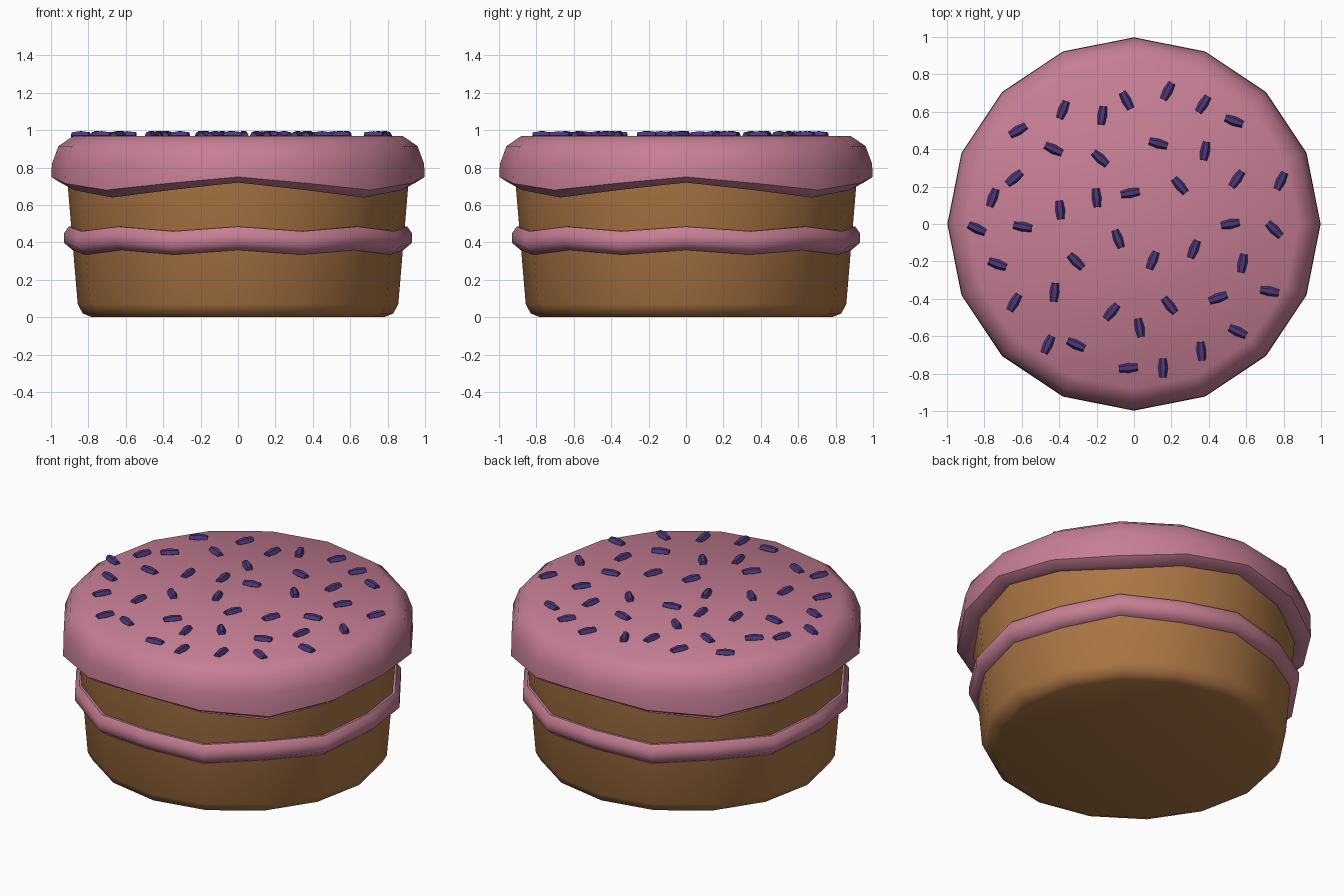
import bpy, bmesh, math
from mathutils import Matrix

if "Cube" in bpy.data.objects:
    bpy.data.objects.remove(bpy.data.objects["Cube"])

SIDES = 16


def material(name, rgb):
    m = bpy.data.materials.new(name)
    m.diffuse_color = (*rgb, 1)
    m.use_nodes = True
    m.node_tree.nodes["Principled BSDF"].inputs["Base Color"].default_value = m.diffuse_color
    return m


sponge = material("sponge brown", (0.41, 0.18, 0.058))
pink = material("icing pink", (0.57, 0.21, 0.30))
purple = material("sprinkle purple", (0.07, 0.04, 0.20))


def finish(bm, name, mat, angle):
    bmesh.ops.recalc_face_normals(bm, faces=bm.faces)
    me = bpy.data.meshes.new(name)
    bm.to_mesh(me)
    bm.free()
    me.materials.append(mat)
    ob = bpy.data.objects.new(name, me)
    bpy.context.collection.objects.link(ob)
    bpy.ops.object.select_all(action='DESELECT')
    ob.select_set(True)
    bpy.context.view_layer.objects.active = ob
    bpy.ops.object.shade_smooth_by_angle(angle=math.radians(angle))
    return ob


def lathe(name, mat, profile, waves=0, cap_first=False, cap_last=False):
    """Rings of (radius, height, wave depth) joined into a round body."""
    bm = bmesh.new()
    rings = []
    for r, z, amp in profile:
        ring = []
        for i in range(SIDES):
            a = 2 * math.pi * i / SIDES
            ring.append(bm.verts.new((r * math.cos(a), r * math.sin(a),
                                      z + amp * math.cos(waves * a))))
        rings.append(ring)
    for a, b in zip(rings, rings[1:]):
        for i in range(SIDES):
            j = (i + 1) % SIDES
            bm.faces.new((a[i], a[j], b[j], b[i]))
    if cap_first:
        bm.faces.new(rings[0])
    if cap_last:
        bm.faces.new(rings[-1])
    return finish(bm, name, mat, 50)


# Sponge body, slightly wider at the top
lathe("cake_body", sponge,
      [(0.78, 0.0, 0), (0.83, 0.02, 0), (0.857, 0.07, 0), (0.915, 0.76, 0), (0.92, 0.85, 0)],
      cap_first=True, cap_last=True)

# Wavy filling band
lathe("filling_band", pink,
      [(0.86, 0.347, 0.0125), (0.885, 0.347, 0.0125), (0.93, 0.385, 0.0125),
       (0.93, 0.437, 0.0125), (0.905, 0.472, 0.0125), (0.86, 0.472, 0.0125)], waves=8)

# Top icing with drooping rim
lathe("top_icing", pink,
      [(0.89, 0.69, 0.04), (0.95, 0.68, 0.04), (0.998, 0.715, 0.035), (0.995, 0.82, 0),
       (0.96, 0.915, 0), (0.88, 0.97, 0)], waves=4, cap_last=True)

# Sprinkles: x, y, direction in degrees
spots = [
    (.18, .71, 62), (-.04, .66, 118), (-.17, .58, 83), (-.38, .61, 68), (-.62, .50, 30),
    (-.43, .40, -25), (-.18, .35, -42), (.13, .43, -15), (.38, .39, 80), (.37, .64, 58),
    (.535, .55, -20), (.55, .24, 55), (.785, .23, 65), (.245, .205, -50), (-.02, .165, 10),
    (-.2, .14, 95), (-.395, .075, 95), (-.64, .245, 40), (-.755, .14, 70), (-.84, -.025, -25),
    (-.595, -.015, -10), (-.085, -.08, 110), (.1, -.195, 68), (.32, -.135, 68), (.515, 0, 10),
    (.75, -.03, -45), (.58, -.21, 80), (.725, -.36, -10), (.45, -.395, 20), (.19, -.435, -52),
    (.03, -.555, 100), (-.12, -.47, 50), (-.31, -.2, -45), (-.425, -.365, 85), (-.64, -.42, 60),
    (-.73, -.215, -20), (-.46, -.645, 65), (-.31, -.645, -25), (-.03, -.77, 5), (.155, -.77, 90),
    (.36, -.68, 95), (.555, -.575, -25)]
bm = bmesh.new()
for x, y, deg in spots:
    place = Matrix.Translation((x, y, 0.972)) @ Matrix.Rotation(math.radians(deg), 4, 'Z')
    rings = []
    for along, r in ((-0.05, 0.019), (0, 0.026), (0.05, 0.019)):
        rings.append([bm.verts.new(place @ Matrix.Translation(
            (along, r * math.cos(k * math.pi / 3), r * math.sin(k * math.pi / 3))).translation)
            for k in range(6)])
    for a, b in zip(rings, rings[1:]):
        for k in range(6):
            bm.faces.new((a[k], a[(k + 1) % 6], b[(k + 1) % 6], b[k]))
    bm.faces.new(rings[0])
    bm.faces.new(rings[-1])
finish(bm, "sprinkles", purple, 40)
